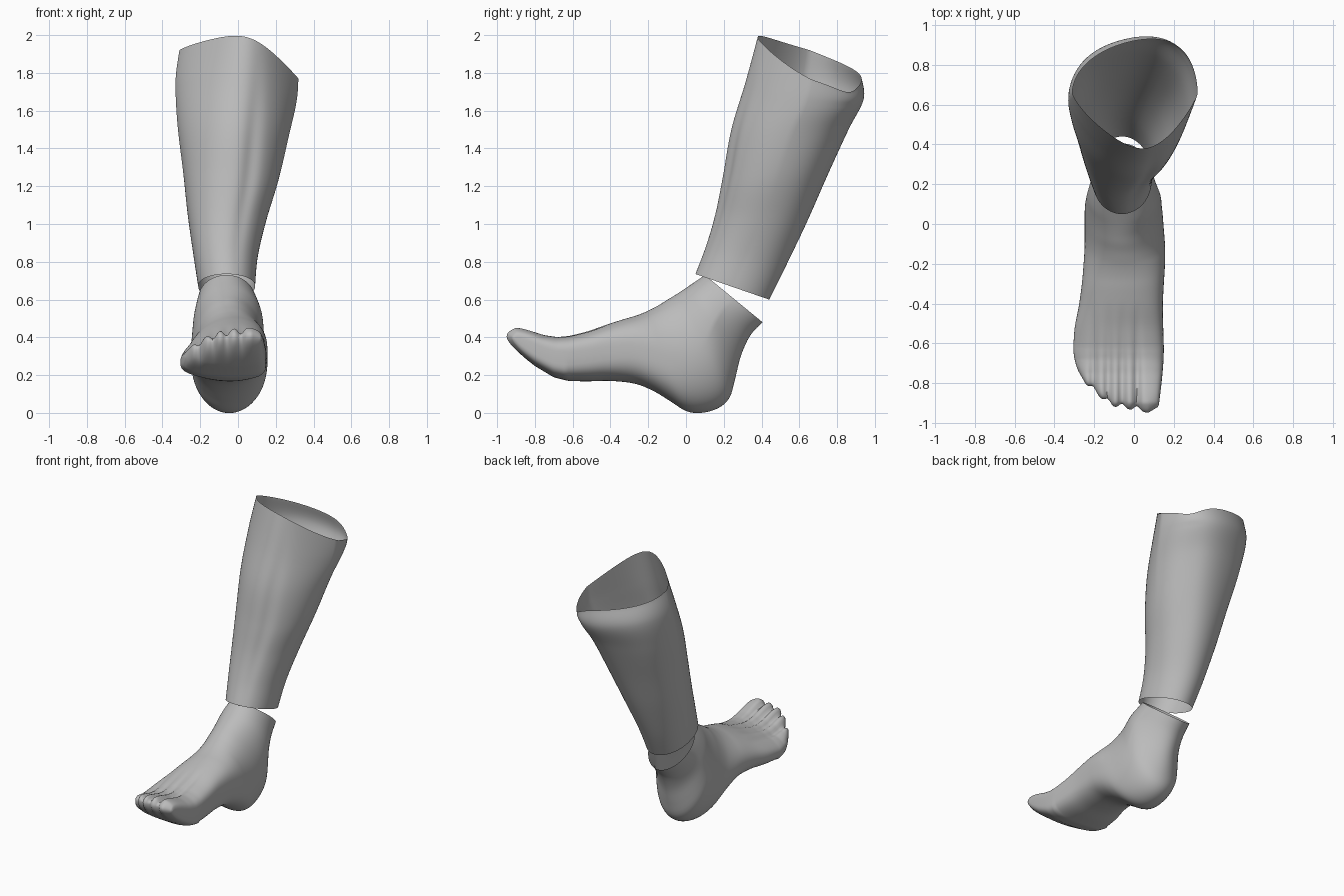
import bpy, bmesh, math

cube = bpy.data.objects.get("Cube")
if cube:
    bpy.data.objects.remove(cube, do_unlink=True)

SEGMENTS = 112

# Single plain colour
grey = bpy.data.materials.new("plain grey")
grey.use_nodes = True
grey.diffuse_color = (0.5, 0.5, 0.5, 1)
grey.node_tree.nodes["Principled BSDF"].inputs["Base Color"].default_value = (0.5, 0.5, 0.5, 1)


def lerp_table(table, value):
    """Piecewise linear lookup in a list of (key, result) pairs with rising keys."""
    if value <= table[0][0]:
        return table[0][1]
    for (k0, r0), (k1, r1) in zip(table, table[1:]):
        if value <= k1:
            return r0 + (r1 - r0) * (value - k0) / (k1 - k0)
    return table[-1][1]


def smooth_rows(rows, steps):
    """Catmull-Rom resampling of a list of section rows."""
    result = []
    last = len(rows) - 1
    for i in range(last):
        a, b, c, d = rows[max(i - 1, 0)], rows[i], rows[i + 1], rows[min(i + 2, last)]
        for k in range(steps):
            t = k / steps
            result.append([
                q + t * (r - p) / 2 + t * t * (p - 2.5 * q + 2 * r - s / 2)
                + t ** 3 * (1.5 * (q - r) + (s - p) / 2)
                for p, q, r, s in zip(a, b, c, d)])
    result.append(list(rows[-1]))
    return result


def gauss(distance, width):
    return math.exp(-(distance / width) ** 2)


def signed_power(value, power):
    return math.copysign(abs(value) ** power, value)


def ring_angles():
    return [math.tau * i / SEGMENTS for i in range(SEGMENTS)]


def loft(name, rings):
    """Skin a series of rings into one open, smooth shell."""
    bm = bmesh.new()
    loops = [[bm.verts.new(p) for p in ring] for ring in rings]
    for low, high in zip(loops, loops[1:]):
        for i in range(SEGMENTS):
            j = (i + 1) % SEGMENTS
            bm.faces.new((low[i], low[j], high[j], high[i]))
    bmesh.ops.remove_doubles(bm, verts=bm.verts, dist=0.0003)
    bmesh.ops.recalc_face_normals(bm, faces=bm.faces)
    mesh = bpy.data.meshes.new(name)
    bm.to_mesh(mesh)
    bm.free()
    mesh.materials.append(grey)
    obj = bpy.data.objects.new(name, mesh)
    bpy.context.collection.objects.link(obj)
    bpy.ops.object.select_all(action="DESELECT")
    obj.select_set(True)
    bpy.context.view_layer.objects.active = obj
    bpy.ops.object.shade_smooth_by_angle(angle=math.radians(60))


# Lower leg: front y, front z, back y, back z, min x, max x, sideways shear, roll
SHIN = [
    (.05, .735, .44, .60, -.21, .09, 0, 0),
    (.105, .88, .53, .78, -.235, .105, 0, 0),
    (.155, 1.05, .64, 1.01, -.265, .15, .01, .01),
    (.195, 1.25, .75, 1.26, -.29, .215, .02, .02),
    (.24, 1.5, .86, 1.5, -.32, .27, .04, .03),
    (.315, 1.75, .94, 1.66, -.33, .31, .06, .055),
    (.38, 1.99, .93, 1.77, -.31, .32, .075, .075),
]

shin_rings = []
for yf, zf, yb, zb, x0, x1, shear, roll in smooth_rows(SHIN, 8):
    ring = []
    rim = max(0, zf - 1.75) / .24
    for a in ring_angles():
        c, s = math.cos(a), math.sin(a)
        # The upper edge sags at the sides and dips at the inner back
        sag = rim * (.035 * c * c + .035 * gauss(a - 5.4, .4))
        # Hollow beside the shin bone, faint one over the calf, fuller outer calf
        height = gauss(zf - 1.3, .4)
        dent = 1 - height * (.05 * gauss(a - 1.2, .18) + .02 * gauss(a - 5.4, .3))
        dent += .07 * gauss(zf - 1.45, .4) * gauss(a - 3.9, .4)
        # The section narrows towards the shin bone, more so near the top
        c *= dent * (1 + (.07 - 6 * shear) * max(s, 0))
        s *= dent
        ring.append((
            (x0 + x1) / 2 + (x1 - x0) / 2 * c + shear * s * s * (.8 - .3 * s),
            (yf + yb) / 2 + (yf - yb) / 2 * s,
            (zf + zb) / 2 + (zf - zb) / 2 * s - roll * c - sag))
    shin_rings.append(ring)
loft("lower_leg", shin_rings)

# Foot: top y, top z, bottom y, bottom z, min x, max x, squareness, outer drop
FOOT = [
    (.10, .73, .405, .48, -.21, .09, 1, 0),
    (.06, .702, .34, .41, -.222, .11, 1, 0),
    (.02, .675, .29, .30, -.235, .13, 1, 0),
    (-.02, .648, .26, .18, -.242, .137, 1, 0),
    (-.06, .622, .23, .08, -.247, .14, .99, 0),
    (-.10, .598, .17, .025, -.248, .145, .98, 0),
    (-.14, .575, .08, 0, -.248, .15, .96, .01),
    (-.18, .556, 0, .01, -.248, .155, .93, .02),
    (-.22, .54, -.08, .06, -.25, .157, .89, .035),
    (-.27, .524, -.17, .115, -.255, .155, .85, .05),
    (-.33, .508, -.27, .155, -.262, .15, .81, .06),
    (-.42, .48, -.40, .17, -.277, .145, .76, .07),
    (-.52, .445, -.52, .168, -.298, .147, .71, .07),
    (-.62, .42, -.62, .17, -.305, .15, .66, .07),
]
TOE_START = -.62
TOE_CLEFTS = (.015, -.06, -.13, -.205)
TOE_TOP = [(-.95, .462), (-.9, .472), (-.85, .457), (-.75, .425), (-.68, .415), (-.62, .42)]
TOE_SOLE = [(-.95, .36), (-.88, .31), (-.8, .25), (-.7, .19), (-.62, .17)]
TOE_TIPS = [(-.28, -.74), (-.24, -.81), (-.17, -.875), (-.11, -.92),
            (-.02, -.935), (.07, -.95), (.12, -.92), (.15, -.86)]
CLEFT_DEPTH = [(-.9, .034), (-.75, .026), (-.62, .012), (-.4, 0)]


def cleft(x):
    return sum(gauss(x - b, .02) for b in TOE_CLEFTS)


def foot_point(x, y, top, sole, s, square, drop, span, fullness=1):
    """Height of a foot section at one point, with toe grooves on the upper side."""
    inner = (x - span[0]) / (span[1] - span[0])
    # The outer side is lower on top and the sole leans onto the squarer inner side
    upper = top - drop * (1 - inner) ** 2
    lower = sole + .2 * drop * (1 - 2 * inner)
    bulge = signed_power(s, square * (1 - 4 * drop * inner))
    z = (upper + lower) / 2 + (upper - lower) / 2 * fullness * bulge
    if s > 0:
        z -= lerp_table(CLEFT_DEPTH, y) * cleft(x) * fullness * s
    return (x, y, z)


foot_rings = []
for yt, zt, yb, zb, x0, x1, square, drop in smooth_rows(FOOT, 4):
    ring = []
    # The heel tendon is slimmer than the ankle
    pinch = .25 * gauss(zb - .3, .15)
    for a in ring_angles():
        s = math.sin(a)
        x = (x0 + x1) / 2 + (x1 - x0) / 2 * math.cos(a) * (1 - pinch * max(0, -s))
        y = (yt + yb) / 2 + (yt - yb) / 2 * signed_power(s, square)
        ring.append(foot_point(x, y, zt, zb, s, square, drop, (x0, x1)))
    foot_rings.append(ring)

# Toes: the last section stretches to a scalloped row of tips and closes there
x0, x1, square, drop = FOOT[-1][4:]
TOE_STEPS = 28
for k in range(1, TOE_STEPS + 1):
    t = math.sin(k / TOE_STEPS * math.pi / 2)
    fullness = math.sqrt(max(0, 1 - t ** 9))
    left, right = x0 + .025 * t * t, x1 - .025 * t * t
    ring = []
    for a in ring_angles():
        x = (left + right) / 2 + (right - left) / 2 * math.cos(a)
        tip = lerp_table(TOE_TIPS, x) + .025 * cleft(x)
        y = TOE_START + (tip - TOE_START) * t
        ring.append(foot_point(x, y, lerp_table(TOE_TOP, y), lerp_table(TOE_SOLE, y),
                               math.sin(a), square, drop, (x0, x1), fullness))
    foot_rings.append(ring)
loft("foot", foot_rings)
